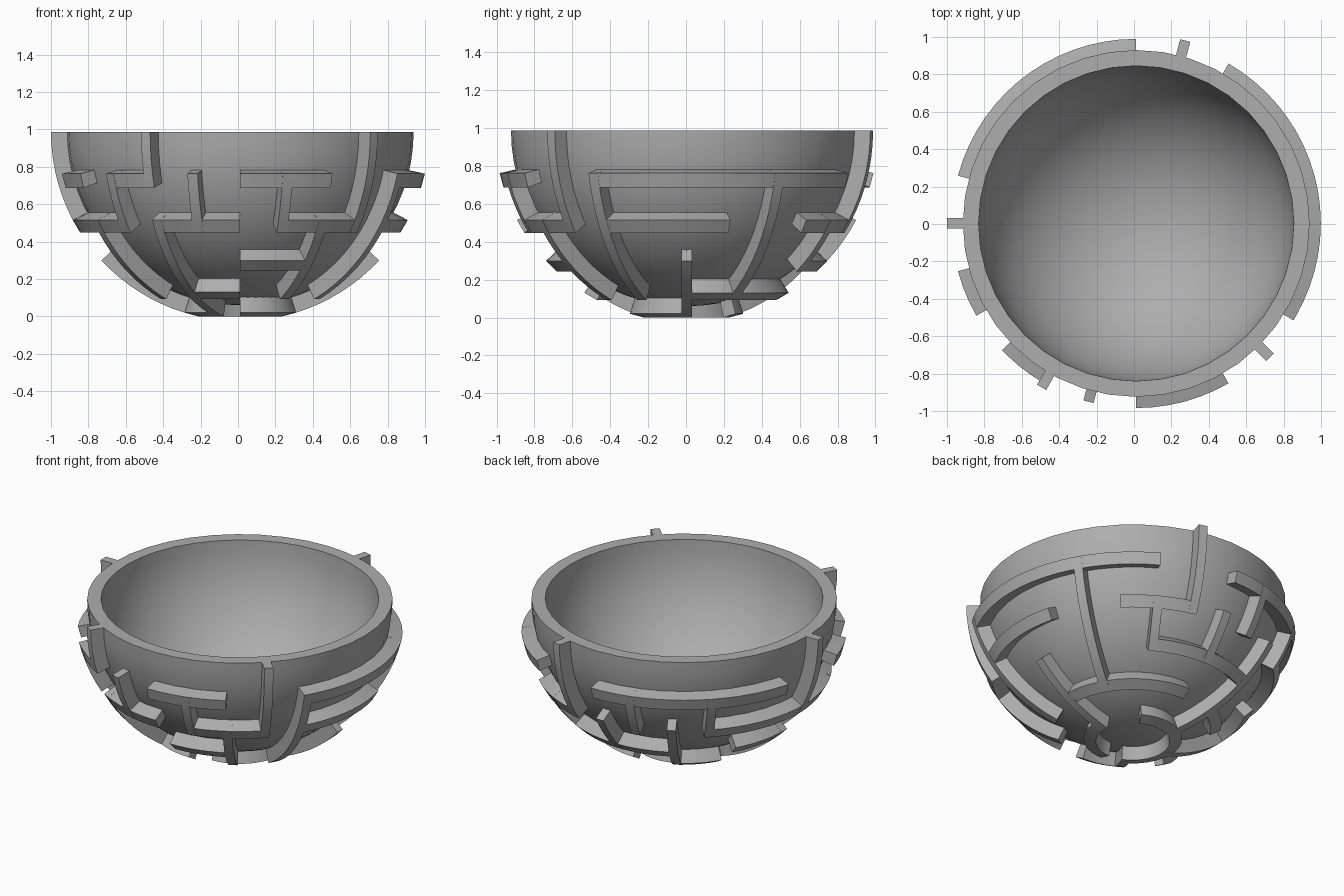
import bpy, bmesh
from math import sin, cos, radians, pi
from mathutils import Vector

cube = bpy.data.objects.get("Cube")
if cube:
    bpy.data.objects.remove(cube, do_unlink=True)

CENTRE = Vector((0.012, 0.003, 0.987))
R_IN, R_OUT, R_RIDGE = 0.843, 0.927, 1.012
R_ROOT = 0.885          # ridges are rooted inside the bowl wall
HALF_LAT = 2.2          # half thickness of the ring ridges, degrees
HALF_W = 0.028          # half width of the upright ridges

grey = bpy.data.materials.new("stone_grey")
grey.use_nodes = True
colour = (0.42, 0.42, 0.42, 1)
grey.diffuse_color = colour
grey.node_tree.nodes["Principled BSDF"].inputs["Base Color"].default_value = colour


def on_sphere(r, az, lat, side=0.0):
    """Point at azimuth az and lat degrees below the rim, shifted sideways."""
    a, t = radians(az), radians(lat)
    out, along = Vector((cos(a), sin(a), 0)), Vector((-sin(a), cos(a), 0))
    return CENTRE + out * r * cos(t) + along * side - Vector((0, 0, r * sin(t)))


def finish(bm, name, angle=30):
    bmesh.ops.recalc_face_normals(bm, faces=bm.faces)
    mesh = bpy.data.meshes.new(name)
    bm.to_mesh(mesh)
    bm.free()
    mesh.materials.append(grey)
    ob = bpy.data.objects.new(name, mesh)
    bpy.context.collection.objects.link(ob)
    bpy.ops.object.select_all(action='DESELECT')
    ob.select_set(True)
    bpy.context.view_layer.objects.active = ob
    bpy.ops.object.shade_smooth_by_angle(angle=radians(angle))
    return ob


def sweep(bm, sections):
    """Skin a closed bar through four-point sections."""
    loops = [[bm.verts.new(p) for p in s] for s in sections]
    for a, b in zip(loops, loops[1:]):
        for i in range(4):
            j = (i + 1) % 4
            bm.faces.new((a[i], a[j], b[j], b[i]))
    bm.faces.new(loops[0])
    bm.faces.new(loops[-1])


def steps(start, end, size):
    n = max(2, round((end - start) / size))
    return [start + (end - start) * i / n for i in range(n + 1)]


def ring_ridge(bm, lat, start, end):
    lo, hi = lat - HALF_LAT, lat + HALF_LAT
    sweep(bm, [[on_sphere(R_ROOT, a, lo), on_sphere(R_RIDGE, a, lo),
                on_sphere(R_RIDGE, a, hi), on_sphere(R_ROOT, a, hi)]
               for a in steps(start, end, 5)])


def upright_ridge(bm, az, start, end):
    start = start - HALF_LAT if start else 0
    sweep(bm, [[on_sphere(R_ROOT, az, t, -HALF_W), on_sphere(R_RIDGE, az, t, -HALF_W),
                on_sphere(R_RIDGE, az, t, HALF_W), on_sphere(R_ROOT, az, t, HALF_W)]
               for t in steps(start, end + HALF_LAT, 4)])


# Bowl: half-sphere shell spun from its wall profile
bm = bmesh.new()
lats = steps(0, 90, 5)
profile = [on_sphere(R_IN, 0, t) for t in reversed(lats)]
profile += [on_sphere(R_OUT, 0, t) for t in lats]
verts = [bm.verts.new(p) for p in profile]
edges = [bm.edges.new(pair) for pair in zip(verts, verts[1:])]
bmesh.ops.spin(bm, geom=verts + edges, cent=CENTRE, axis=(0, 0, 1),
               angle=2 * pi, steps=40, use_duplicate=False)
bmesh.ops.remove_doubles(bm, verts=bm.verts, dist=0.0005)
finish(bm, "bowl")

# Ring ridges: degrees below the rim -> azimuth spans
rings = {
    15: [(-30, 60), (90, 165), (195, 210), (225, 240), (270, 300)],
    30: [(-30, 15), (45, 75), (135, 225), (240, 270), (285, 315)],
    45: [(60, 120), (150, 180), (270, 300)],
    60: [(0, 90), (120, 150), (240, 270)],
    75: [(60, 240), (270, 360)],
}
for level, (lat, spans) in enumerate(rings.items(), 1):
    bm = bmesh.new()
    for start, end in spans:
        ring_ridge(bm, lat, start, end)
    finish(bm, f"ring_ridges_level_{level}")

# Upright ridges: azimuth, top and bottom in degrees below the rim
uprights = [
    (0, 45, 75), (30, 15, 60), (60, 30, 45), (75, 0, 30), (90, 30, 45),
    (105, 15, 30), (120, 30, 75), (135, 15, 30), (180, 0, 30), (180, 45, 75),
    (210, 30, 60), (225, 15, 30), (240, 0, 15), (240, 30, 75), (255, 15, 30),
    (285, 15, 30), (300, 30, 60), (315, 0, 30), (330, 15, 60),
]
bm = bmesh.new()
for az, top, bottom in uprights:
    upright_ridge(bm, az, top, bottom)
finish(bm, "upright_ridges")
